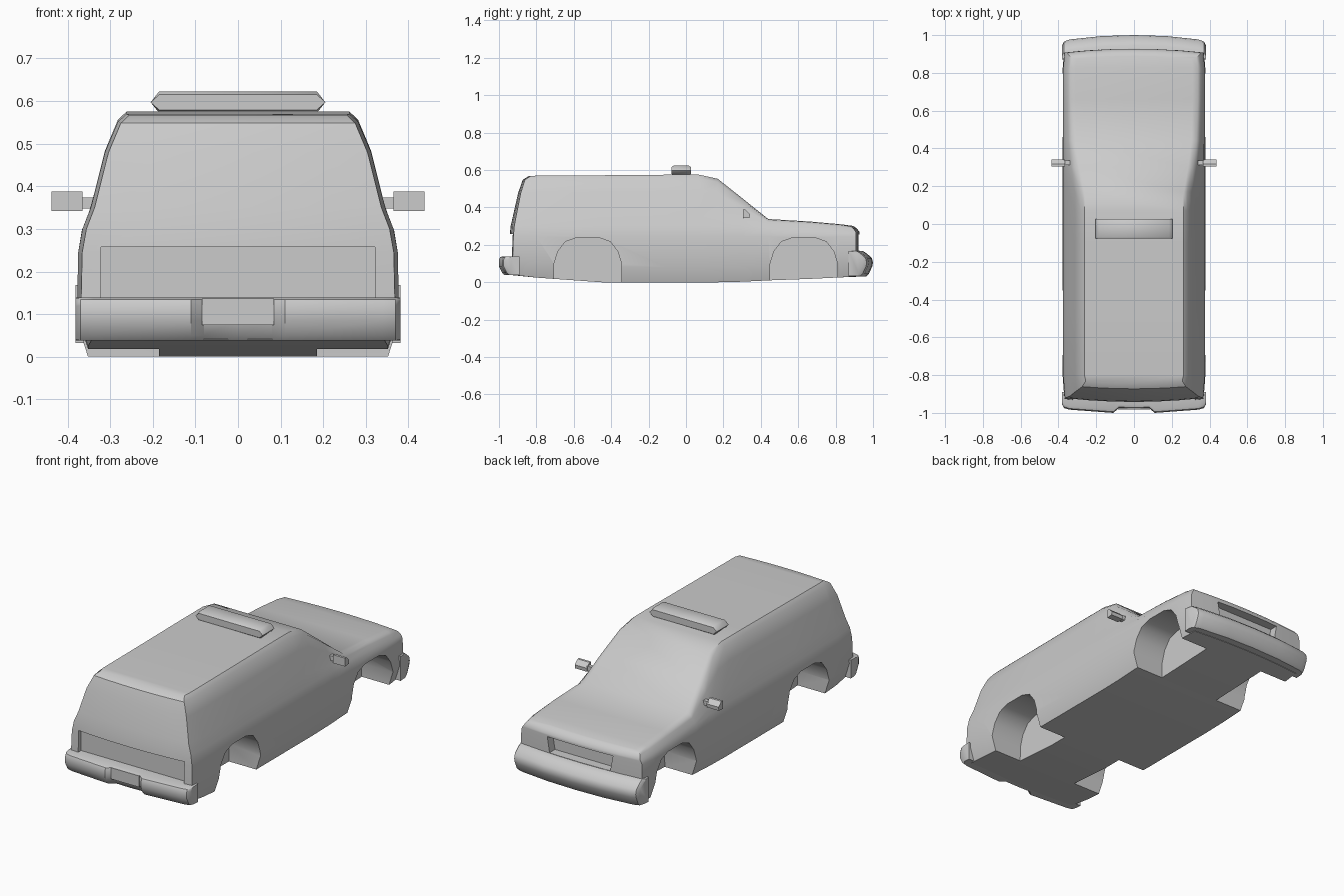
import bpy, bmesh, math

cube = bpy.data.objects.get("Cube")
if cube:
    bpy.data.objects.remove(cube, do_unlink=True)

GREY = (0.6, 0.6, 0.6, 1.0)
paint = bpy.data.materials.new("plain grey")
paint.use_nodes = True
paint.diffuse_color = GREY
paint.node_tree.nodes["Principled BSDF"].inputs["Base Color"].default_value = GREY


def finish(name, bm):
    """Turn a bmesh into a painted object."""
    bmesh.ops.recalc_face_normals(bm, faces=bm.faces)
    mesh = bpy.data.meshes.new(name)
    bm.to_mesh(mesh)
    bm.free()
    mesh.materials.append(paint)
    obj = bpy.data.objects.new(name, mesh)
    bpy.context.collection.objects.link(obj)
    return obj


def loft(rings, caps=True):
    """Skin a row of closed rings that all have the same number of points."""
    bm = bmesh.new()
    rows = [[bm.verts.new(p) for p in ring] for ring in rings]
    n = len(rows[0])
    for a, b in zip(rows, rows[1:]):
        for i in range(n):
            j = (i + 1) % n
            bm.faces.new((a[i], a[j], b[j], b[i]))
    if caps:
        bm.faces.new(rows[0])
        bm.faces.new(rows[-1])
    return bm, rows


def smooth(obj, angle=38):
    bpy.ops.object.select_all(action="DESELECT")
    obj.select_set(True)
    bpy.context.view_layer.objects.active = obj
    bpy.ops.object.shade_smooth_by_angle(angle=math.radians(angle))


def cut(obj, cutter):
    """Subtract a helper solid and remove it."""
    cutter.hide_render = True
    mod = obj.modifiers.new("cut", "BOOLEAN")
    mod.operation = "DIFFERENCE"
    mod.solver = "EXACT"
    mod.object = cutter
    bpy.context.view_layer.objects.active = obj
    bpy.ops.object.modifier_apply(modifier=mod.name)
    bpy.data.objects.remove(cutter, do_unlink=True)


def lerp(a, b, t):
    return a + (b - a) * t


def along(table, z):
    """Piecewise linear lookup."""
    for (z0, v0), (z1, v1) in zip(table, table[1:]):
        if z <= z1:
            return lerp(v0, v1, max(0, (z - z0) / (z1 - z0)))
    return table[-1][1]


# Body: cross-sections from tail to nose
RISE = (0, .19, .67, .93, 1)
CABIN = (.365, .345, .312, .282, .262)
HOOD = (.368, .362, .352, .338, .31)
TAIL_LINE = ((0, -.93), (.14, -.925), (.28, -.92), (.48, -.875), (.55, -.85), (.567, -.82))
NOSE_LINE = ((0, .9), (.17, .91), (.27, .905), (.295, .885), (.305, .86))


def section(y, low, shoulder, top, cabin, line=None, squeeze=1.0):
    half = [(.352, low), (.378, low + .08), (.375, .245)]
    for rise, wc, wh in zip(RISE, CABIN, HOOD):
        half.append((lerp(wh, wc, cabin), lerp(shoulder, top, rise)))
    half = [(x * squeeze, z) for x, z in half]
    ring = half + [(-x, z) for x, z in reversed(half)]
    return [(x, along(line, z) if line else y, z) for x, z in ring]


stations = [
    section(0, .04, .3, .567, 1, TAIL_LINE, .975),
    section(-.8, .025, .3, .57, 1),
    section(-.45, 0, .3, .572, 1),
    section(-.1, 0, .3, .575, 1),
    section(.07, 0, .3, .575, 1),
    section(.17, 0, .3, .553, .97),
    section(.3, .003, .297, .45, .5),
    section(.44, .01, .285, .338, .12),
    section(.66, .018, .275, .325, 0),
    section(.82, .026, .267, .31, 0),
    section(0, .03, .262, .302, 0, NOSE_LINE, .98),
]
bm, rows = loft(stations, caps=False)
bars = []
for ring in (rows[0], rows[-1]):
    pairs = list(zip(ring, reversed(ring)))[:len(ring) // 2]
    for (a, b), (c, d) in zip(pairs, pairs[1:]):
        bm.faces.new((a, c, d, b))
    bars += [bm.edges.get(pair) for pair in pairs]
bmesh.ops.subdivide_edges(bm, edges=bars, cuts=5, use_grid_fill=True)
# Bow both ends outward in plan
for v in bm.verts:
    if abs(v.co.y) > .81:
        v.co.y += math.copysign(.022 * (1 - (v.co.x / .38) ** 2), v.co.y)
body = finish("body", bm)

# Wheel wells
ARCH = [(-.183, -.1), (-.18, .1), (-.16, .165), (-.12, .217), (-.06, .238)]
ARCH += [(-y, z) for y, z in reversed(ARCH)]
for axle in (-.525, .63):
    for side in (-1, 1):
        bm, _ = loft([[(side * x, axle + y, z) for y, z in ARCH] for x in (.185, .5)])
        cut(body, finish("well_cutter", bm))


# Tailgate and grille recesses
def recess(half_top, half_low, z0, z1, y_in, y_out):
    shape = [(-half_low, z0), (half_low, z0), (half_top, z1), (-half_top, z1)]
    bm, _ = loft([[(x, y, z) for x, z in shape] for y in (y_in, y_out)])
    cut(body, finish("recess_cutter", bm))


recess(.322, .322, .12, .257, -.905, -1.1)
recess(.2, .185, .17, .255, .875, 1.1)
smooth(body)


# Bumpers: a profile of (setback, height) swept along a bowed plan line
def bumper(name, profile, plan, end, inner):
    rings = []
    for x, reach in plan:
        scale = .96 if abs(x) > .37 else 1
        ring = [(x, end * (reach - back), .09 + (z - .09) * scale) for back, z in profile]
        ring += [(x, end * inner, profile[-1][1]), (x, end * inner, profile[0][1])]
        rings.append(ring)
    smooth(finish(name, loft(rings)[0]))


def mirrored(plan):
    return [(-x, r) for x, r in plan] + [(x, r) for x, r in reversed(plan) if x > 0]


bumper("nose_bumper",
       [(.035, .032), (.022, .045), (.004, .085), (0, .105), (.006, .13), (.035, .155), (.055, .168)],
       mirrored([(.381, .945), (.37, .966), (.34, .977), (.17, .995), (0, 1.0)]), 1, .87)
bumper("tail_bumper",
       [(.03, .038), (.018, .05), (0, .085), (0, .12), (.006, .134), (.02, .139)],
       mirrored([(.381, .955), (.37, .975), (.34, .983), (.11, 1.0), (.08, .975), (0, .978)]), -1, .89)

# Number plate panel in the tail bumper notch
bm, _ = loft([[(x, y, z) for x, z in ((-.085, .075), (.085, .075), (.085, .137), (-.085, .137))]
              for y in (-.982, -.974)])
finish("plate_panel", bm)

# Roof light bar with pointed ends
bar = [(-.205, .597), (-.185, .572), (.185, .572), (.205, .597), (.185, .623), (-.185, .623)]
rings = []
for y, s in ((-.078, .7), (-.068, 1), (.016, 1), (.026, .7)):
    rings.append([(x, y, .597 + (z - .597) * s) for x, z in bar])
smooth(finish("light_bar", loft(rings)[0]), 50)

# Door mirrors with short arms
HEAD = [(.305, .342), (.34, .345), (.342, .365), (.318, .388), (.305, .388)]
ARM = [(.312, .348), (.335, .348), (.335, .374), (.312, .374)]
for side, label in ((1, "left"), (-1, "right")):
    for part, shape, x0, x1 in (("mirror", HEAD, .365, .438), ("mirror_arm", ARM, .31, .37)):
        bm, _ = loft([[(side * x, y, z) for y, z in shape] for x in (x0, x1)])
        smooth(finish(label + "_" + part, bm))
